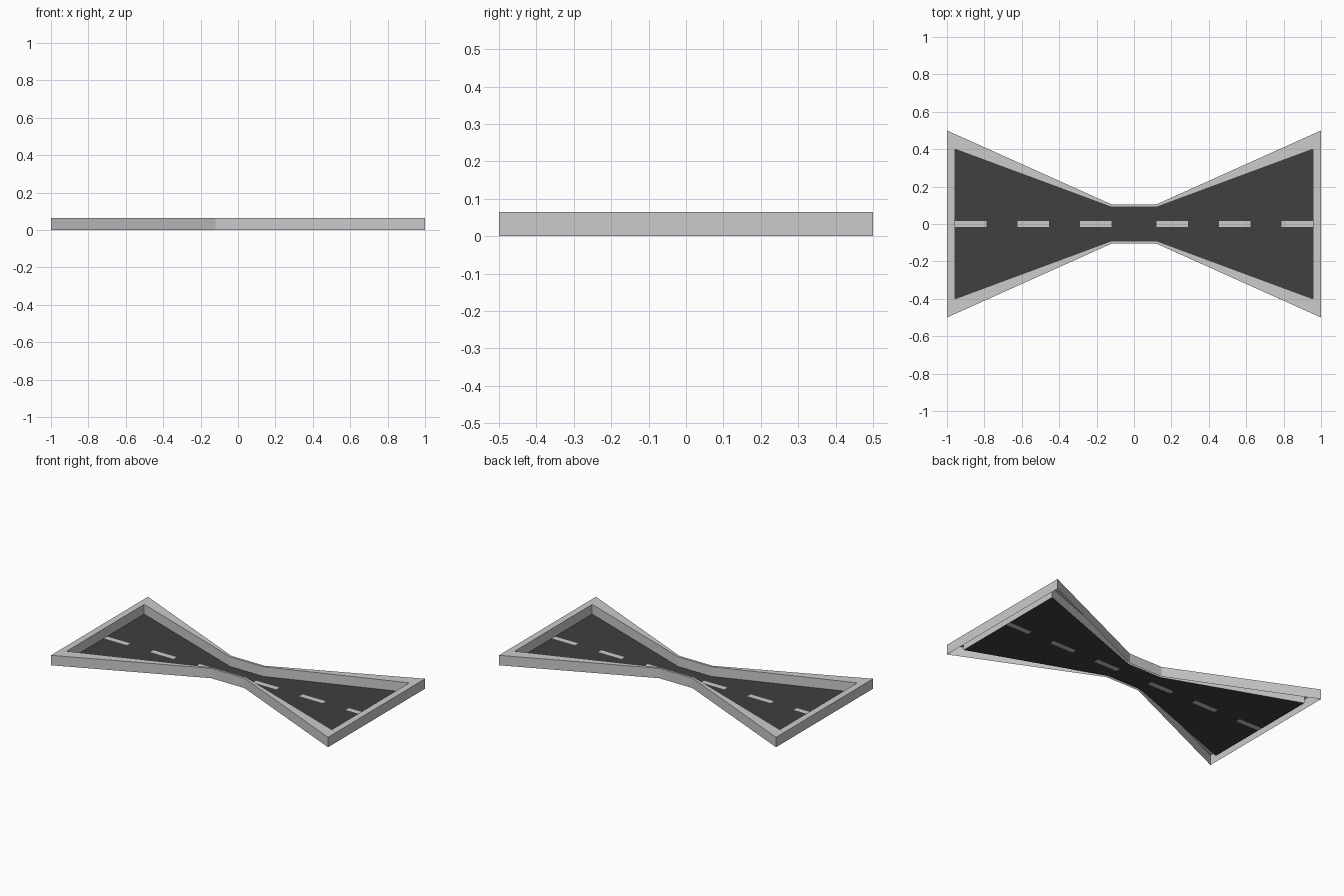
import bpy, bmesh

if "Cube" in bpy.data.objects:
    bpy.data.objects.remove(bpy.data.objects["Cube"])

H = 0.065            # curb height
END, NECK = 0.957, 0.12
ROAD_Z = 0.002


def material(name, color):
    m = bpy.data.materials.new(name)
    m.diffuse_color = color
    m.use_nodes = True
    m.node_tree.nodes["Principled BSDF"].inputs["Base Color"].default_value = m.diffuse_color
    return m


def finish(bm, name, mat=None):
    mesh = bpy.data.meshes.new(name)
    bm.to_mesh(mesh)
    bm.free()
    obj = bpy.data.objects.new(name, mesh)
    bpy.context.collection.objects.link(obj)
    if mat:
        mesh.materials.append(mat)
    return obj


def outline(end_x, end_w, neck_w):
    """Bow-tie outline, counter-clockwise from the front left corner."""
    front = [(-end_x, -end_w), (-NECK, -neck_w), (NECK, -neck_w), (end_x, -end_w)]
    return front + [(-x, -y) for x, y in front]


# Curb: open-bottomed shell of outer wall, flat rim and inner wall
outer, inner = outline(1, 0.5, 0.105), outline(END, 0.40, 0.09)
bm = bmesh.new()
rings = [[bm.verts.new((x, y, z)) for x, y in pts]
         for pts, z in ((outer, 0), (outer, H), (inner, H), (inner, ROAD_Z))]
for a, b in zip(rings, rings[1:]):
    for i in range(8):
        j = (i + 1) % 8
        bm.faces.new((a[i], a[j], b[j], b[i]))
finish(bm, "curb")

# Road sheet split into columns, with flush dashes in alternate columns
half = [NECK + i * (END - NECK) / 5 for i in range(6)]
xs = [-x for x in reversed(half)] + half
DASH = 0.016


def road_width(x):
    return 0.09 + (abs(x) - NECK) / (END - NECK) * (0.40 - 0.09)


road, dashes = bmesh.new(), bmesh.new()
for i, (x0, x1) in enumerate(zip(xs, xs[1:])):
    w0, w1 = road_width(x0), road_width(x1)
    rows = [(-w0, -w1), (-DASH, -DASH), (DASH, DASH), (w0, w1)]
    for r in range(3):
        bm = dashes if r == 1 and i % 2 == 0 else road
        (a0, a1), (b0, b1) = rows[r], rows[r + 1]
        corners = [(x0, a0), (x1, a1), (x1, b1), (x0, b0)]
        bm.faces.new([bm.verts.new((x, y, ROAD_Z)) for x, y in corners])
bmesh.ops.remove_doubles(road, verts=road.verts, dist=1e-5)
finish(road, "road_surface", material("asphalt", (0.05, 0.05, 0.048, 1)))
finish(dashes, "lane_dashes")
